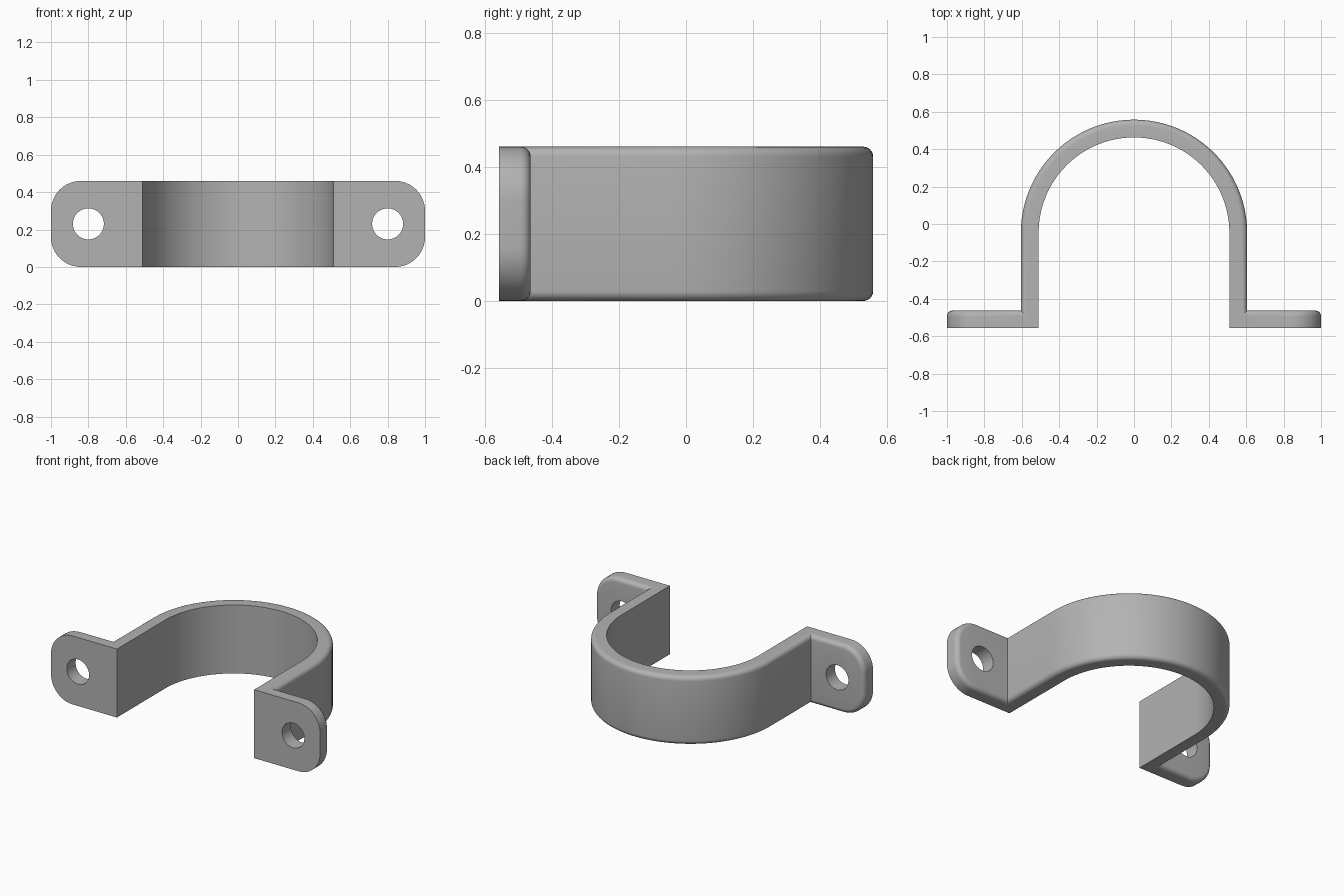
import bpy, bmesh
from math import sin, cos, pi

if "Cube" in bpy.data.objects:
    bpy.data.objects.remove(bpy.data.objects["Cube"])

R_IN, R_OUT, HEIGHT = 0.51, 0.605, 0.46
ARC_Y, FRONT, BACK = -0.047, -0.557, -0.463
FILLET, CORNER = 0.03, 0.16
HOLE_X, HOLE_R = 0.8, 0.083
QUARTER = [i / 6 * pi / 2 for i in range(7)]

metal = bpy.data.materials.new("grey metal")
metal.use_nodes = True
metal.diffuse_color = (0.45, 0.45, 0.45, 1)
metal.node_tree.nodes["Principled BSDF"].inputs["Base Color"].default_value = metal.diffuse_color


def loft(name, rings):
    """Closed solid skinned through equal-length rings of points."""
    bm = bmesh.new()
    loops = [[bm.verts.new(p) for p in ring] for ring in rings]
    n = len(loops[0])
    for a, b in zip(loops, loops[1:]):
        for i in range(n):
            j = (i + 1) % n
            bm.faces.new((a[i], a[j], b[j], b[i]))
    bm.faces.new(loops[0])
    bm.faces.new(loops[-1])
    bmesh.ops.recalc_face_normals(bm, faces=bm.faces)
    mesh = bpy.data.meshes.new(name)
    bm.to_mesh(mesh)
    bm.free()
    mesh.materials.append(metal)
    obj = bpy.data.objects.new(name, mesh)
    bpy.context.collection.objects.link(obj)
    return obj


# Strap: section with rounded outer edges, swept along leg, half circle, leg
section = [(R_IN, 0)]
section += [(R_OUT - FILLET + FILLET * sin(a), FILLET - FILLET * cos(a)) for a in QUARTER]
section += [(r, HEIGHT - z) for r, z in reversed(section)]
path = [(0, FRONT)] + [(i / 48 * pi, ARC_Y) for i in range(49)] + [(pi, FRONT)]
clamp = loft("pipe_clamp", [[(r * cos(a), y + r * sin(a), z) for r, z in section]
                            for a, y in path])


# Flange: plate with rounded outer corners and a filleted back edge
def flange_ring(side, y, inset):
    r = CORNER - inset
    arc = [(1 - CORNER + r * sin(a), CORNER - r * cos(a)) for a in
           [i / 12 * pi / 2 for i in range(13)]]
    half = [(R_IN, inset)] + arc
    outline = half + [(x, HEIGHT - z) for x, z in reversed(half)]
    return [(side * x, y, z) for x, z in outline]


def flange(side):
    layers = [(FRONT, 0)] + [(BACK - FILLET + FILLET * sin(a), FILLET - FILLET * cos(a))
                             for a in QUARTER]
    return loft("flange", [flange_ring(side, y, inset) for y, inset in layers])


# Screw hole cutter
def hole(side):
    turns = [i / 40 * 2 * pi for i in range(40)]
    return loft("hole_cutter", [[(side * HOLE_X + HOLE_R * cos(a), y, HEIGHT / 2 + HOLE_R * sin(a))
                                 for a in turns] for y in (FRONT - 0.1, BACK + 0.1)])


def combine(tool, operation):
    tool.hide_render = True
    mod = clamp.modifiers.new(operation, 'BOOLEAN')
    mod.operation, mod.solver, mod.object = operation, 'EXACT', tool
    bpy.ops.object.modifier_apply(modifier=mod.name)
    bpy.data.objects.remove(tool)


bpy.ops.object.select_all(action='DESELECT')
bpy.context.view_layer.objects.active = clamp
clamp.select_set(True)
for side in (-1, 1):
    combine(flange(side), 'UNION')
    combine(hole(side), 'DIFFERENCE')
bpy.ops.object.shade_smooth_by_angle(angle=pi / 6)
